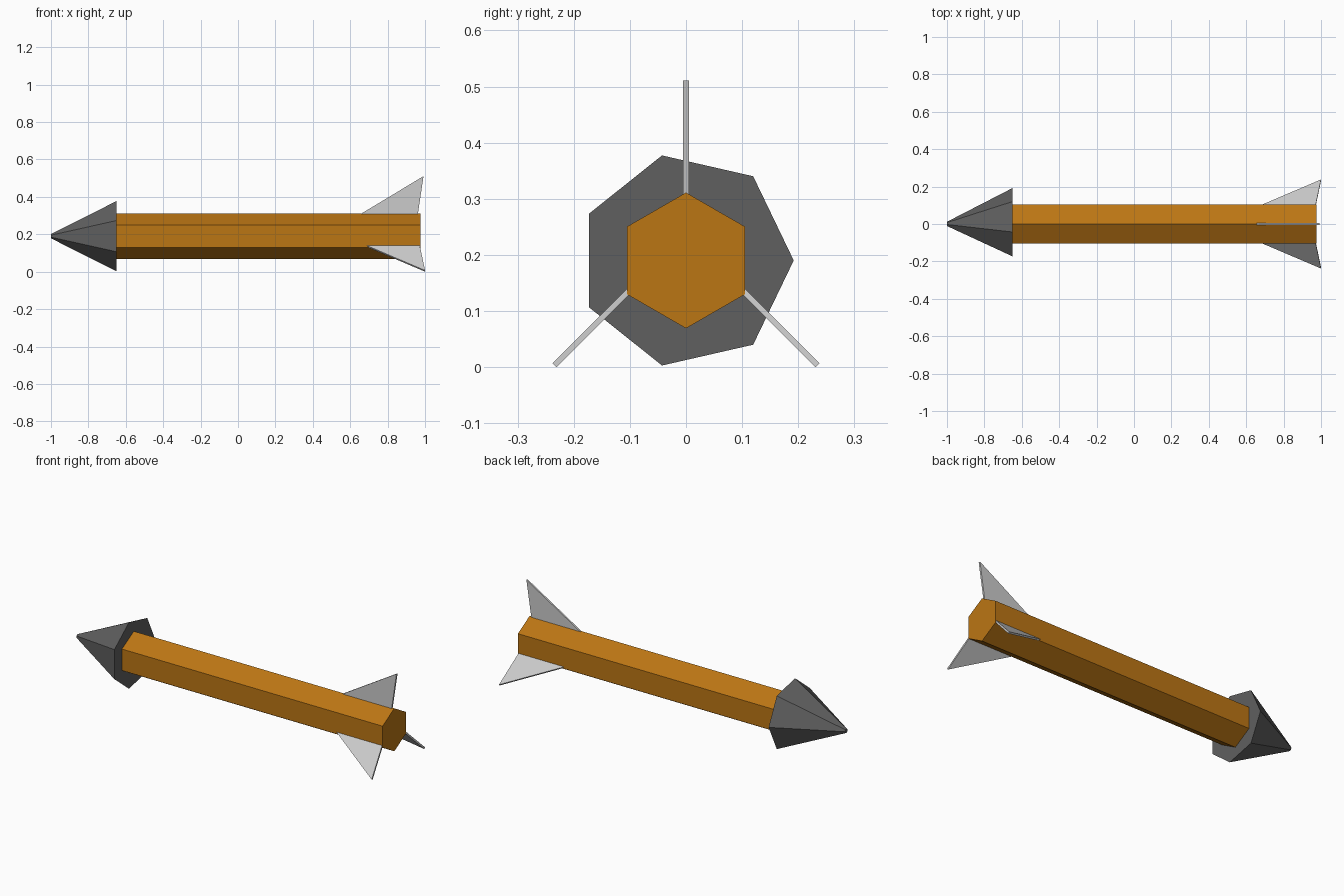
import bpy, bmesh
from math import sin, cos, pi, radians
from mathutils import Vector

if "Cube" in bpy.data.objects:
    bpy.data.objects.remove(bpy.data.objects["Cube"])

AXIS_Z = 0.19


def material(name, rgb):
    m = bpy.data.materials.new(name)
    m.diffuse_color = (*rgb, 1)
    m.use_nodes = True
    m.node_tree.nodes["Principled BSDF"].inputs["Base Color"].default_value = m.diffuse_color
    return m


def finish(name, bm, mat=None):
    bmesh.ops.recalc_face_normals(bm, faces=bm.faces)
    mesh = bpy.data.meshes.new(name)
    bm.to_mesh(mesh)
    bm.free()
    obj = bpy.data.objects.new(name, mesh)
    bpy.context.collection.objects.link(obj)
    if mat:
        mesh.materials.append(mat)


def bridge(name, a, b, mat=None):
    """Closed solid between two matching outlines."""
    bm = bmesh.new()
    va, vb = [bm.verts.new(p) for p in a], [bm.verts.new(p) for p in b]
    n = len(a)
    bm.faces.new(va)
    bm.faces.new(vb)
    for i in range(n):
        j = (i + 1) % n
        bm.faces.new((va[i], va[j], vb[j], vb[i]))
    finish(name, bm, mat)


def ring(x, r, n, phase=0):
    """Regular polygon around the rocket axis."""
    angles = [phase + 2 * pi * i / n for i in range(n)]
    return [Vector((x, r * cos(t), AXIS_Z + r * sin(t))) for t in angles]


def fin(name, tip, angle, depth):
    """Swept triangular blade, pointing outwards at angle in the yz plane."""
    out = Vector((0, cos(angle), sin(angle)))
    side = Vector((0, -sin(angle), cos(angle))) * 0.005
    tip = Vector(tip)
    root = tip - out * depth
    pts = [tip, root - Vector((1.66 * depth, 0, 0)), root - Vector((0.15 * depth, 0, 0))]
    bridge(name, [p - side for p in pts], [p + side for p in pts])


dark = material("dark_grey", (0.115, 0.115, 0.115))
orange = material("orange_brown", (0.5, 0.18, 0.007))

# Blunt seven-sided head
bridge("nose_cone", ring(-1.0, 0.012, 7), ring(-0.65, 0.192, 7), dark)

# Six-sided shaft
bridge("shaft", ring(-0.652, 0.121, 6, pi / 2), ring(0.975, 0.121, 6, pi / 2), orange)

# Tail fins, roots sunk slightly into the shaft
fin("top_fin", (0.992, 0, 0.511), pi / 2, 0.22)
for s, label in ((1, "back"), (-1, "front")):
    fin(label + "_fin", (1.0, s * 0.2345, 0.0035), radians(-90 + s * 45), 0.21)
